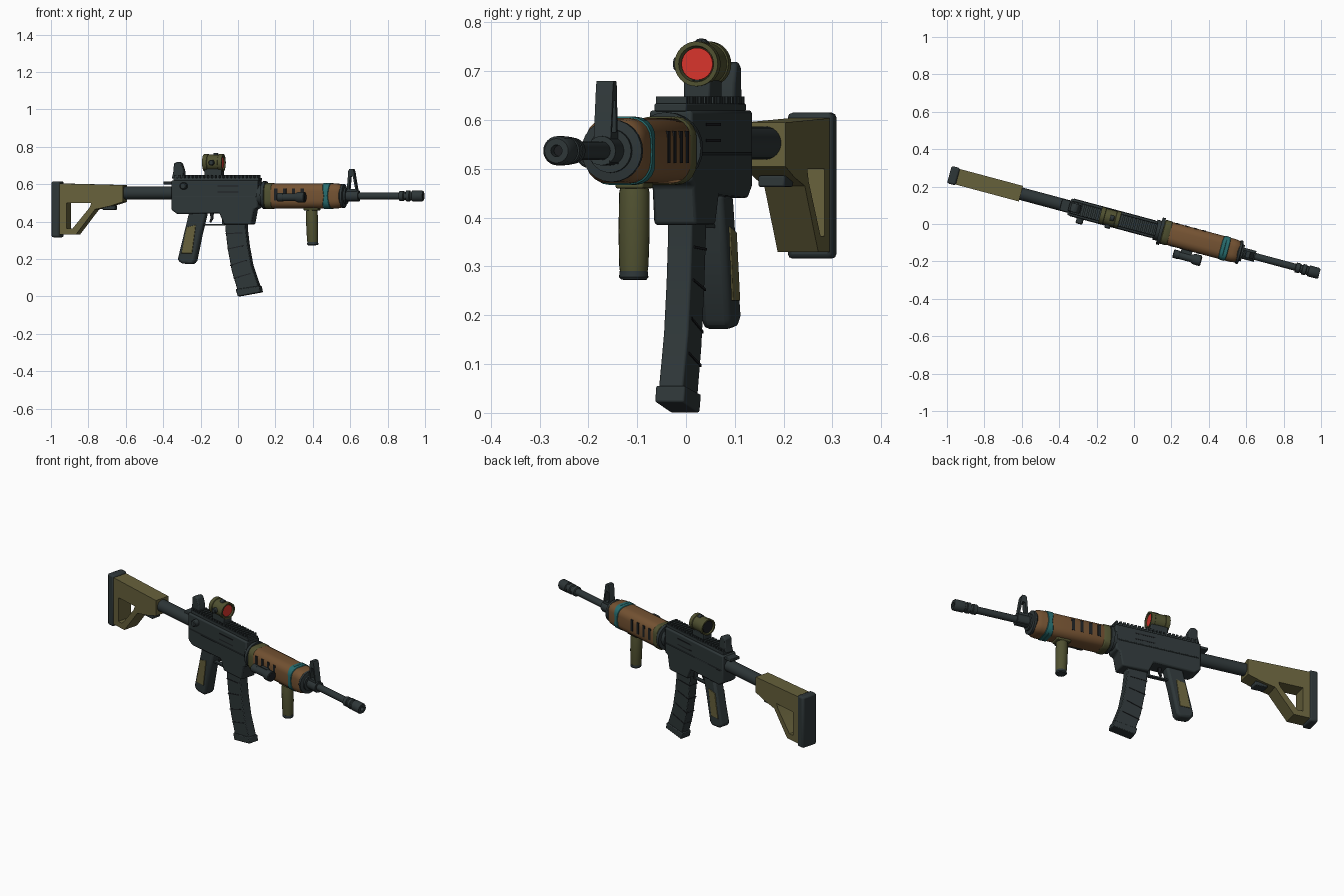
import bpy, bmesh, math
from mathutils import Matrix, Vector

if "Cube" in bpy.data.objects:
    bpy.data.objects.remove(bpy.data.objects["Cube"])

TURN = math.radians(-15)          # whole model is turned about z
AXIS = 0.537                      # bore height


def material(name, rgb):
    m = bpy.data.materials.new(name)
    m.diffuse_color = (*rgb, 1)
    m.use_nodes = True
    m.node_tree.nodes["Principled BSDF"].inputs["Base Color"].default_value = m.diffuse_color
    return m


GUN = material("gunmetal", (0.027, 0.037, 0.039))
BLACK = material("black", (0.012, 0.014, 0.016))
OLIVE = material("olive", (0.135, 0.120, 0.045))
MOSS = material("dark_olive", (0.080, 0.082, 0.030))
BROWN = material("brown", (0.175, 0.085, 0.032))
TEAL = material("teal", (0.020, 0.150, 0.155))
RED = material("red", (0.68, 0.035, 0.025))


def finish(name, bm, mat, bevel=0.0):
    bmesh.ops.recalc_face_normals(bm, faces=bm.faces)
    me = bpy.data.meshes.new(name)
    bm.to_mesh(me)
    bm.free()
    me.materials.append(mat)
    me.shade_smooth()
    me.set_sharp_from_angle(angle=math.radians(32))
    ob = bpy.data.objects.new(name, me)
    bpy.context.collection.objects.link(ob)
    ob.rotation_euler.z = TURN
    if bevel:
        b = ob.modifiers.new("bevel", 'BEVEL')
        b.width, b.segments, b.limit_method = bevel, 2, 'ANGLE'
    return ob


def skin(bm, rings):
    """Join closed rings of points and cap both ends."""
    vs = [[bm.verts.new(p) for p in r] for r in rings]
    n = len(vs[0])
    for a, b in zip(vs, vs[1:]):
        for i in range(n):
            bm.faces.new((a[i], a[(i + 1) % n], b[(i + 1) % n], b[i]))
    bm.faces.new(vs[0])
    bm.faces.new(vs[-1])


def prism(name, pts, half, mat, bevel=0.0, side=0.0):
    """Side profile (length, height) extruded across the width."""
    bm = bmesh.new()
    skin(bm, [[(u, side + s * half, z) for u, z in pts] for s in (-1, 1)])
    return finish(name, bm, mat, bevel)


def box(name, u0, u1, z0, z1, half, mat, bevel=0.0, side=0.0):
    return prism(name, [(u0, z0), (u1, z0), (u1, z1), (u0, z1)], half, mat, bevel, side)


def lathe(name, prof, origin, mat, axis=(1, 0, 0), seg=24):
    """Profile (distance, radius) turned about an axis."""
    turn = Vector((0, 0, 1)).rotation_difference(Vector(axis)).to_matrix()
    bm = bmesh.new()
    skin(bm, [[Vector(origin) + turn @ Vector((r * math.cos(2 * math.pi * i / seg),
              r * math.sin(2 * math.pi * i / seg), d)) for i in range(seg)] for d, r in prof])
    return finish(name, bm, mat)


def sleeve(name, stations, mat, shear=0.0, hv=0.063, hz=0.067, rad=0.042):
    """Rounded-square sections (position, scale) along the bore."""
    sec = []
    for k, (sv, sz) in enumerate([(1, 1), (-1, 1), (-1, -1), (1, -1)]):
        for j in range(6):
            a = math.pi / 2 * (k + j / 5)
            sec.append((sv * (hv - rad) + rad * math.cos(a), sz * (hz - rad) + rad * math.sin(a)))
    bm = bmesh.new()
    skin(bm, [[(u + shear * z, v * s, AXIS + z * s) for v, z in sec] for u, s in stations])
    return finish(name, bm, mat)


def cut(ob, pts, half):
    """Cut a hole through the width."""
    c = prism(ob.name + "_cutter", pts, half, BLACK)
    c.hide_render = True
    c.hide_viewport = True
    m = ob.modifiers.new("hole", 'BOOLEAN')
    m.operation, m.object, m.solver = 'DIFFERENCE', c, 'EXACT'


# Stock with triangular opening, butt pad, buffer tube and lever
stock = prism("stock", [(-.985, .604), (-.626, .595), (-.626, .505), (-.70, .482), (-.78, .465),
                        (-.886, .330), (-.985, .330)], .043, OLIVE)
cut(stock, [(-.937, .50), (-.80, .50), (-.81, .475), (-.905, .362), (-.937, .362)], .2)
box("butt_pad", -1.022, -.975, .316, .615, .048, GUN, .01)
lathe("buffer_tube", [(-.66, .034), (-.35, .034)], (0, 0, .553), GUN)
box("stock_lever", -.745, -.675, .463, .486, .028, GUN, .004)

# Receiver with magazine well
prism("receiver", [(-.358, .62), (.122, .62), (.122, .475), (.10, .465), (.085, .385), (-.065, .385),
                   (-.093, .445), (-.325, .44), (-.358, .463)], .046, GUN, .007)
box("receiver_ridge", -.345, .11, .528, .534, .0485, GUN, .002)
box("charging_handle", -.405, -.34, .598, .614, .032, GUN, .003)
lathe("side_knob", [(0, .019), (.03, .019), (.034, .014)], (-.285, -.042, .59), GUN, (0, -1, 0), 12)
for z in (.555, .588):
    box("ejection_port_line", -.10, .015, z, z + .006, .047, BLACK)

# Top rail with teeth
box("rail_base", -.35, .125, .618, .634, .034, GUN, .003)
for i in range(22):
    u = -.345 + i * .0214
    box("rail_tooth", u, u + .012, .632, .648, .032, GUN)

# Rear sight
prism("rear_sight", [(-.362, .63), (-.295, .63), (-.297, .675), (-.312, .715), (-.33, .72),
                     (-.35, .71), (-.352, .67)], .024, GUN, .006)

# Red dot sight
lathe("optic_body", [(.012, .034), (-.001, .038), (-.001, .046), (.022, .046), (.024, .043), (.082, .043),
                     (.084, .046), (.106, .046), (.106, .037), (.090, .034)], (-.186, 0, .715), MOSS, seg=32)
lathe("front_lens", [(.0, .033), (.006, .033)], (-.093, 0, .715), RED)
lathe("rear_lens", [(.0, .033), (.006, .033)], (-.181, 0, .715), BLACK)
box("optic_mount", -.18, -.085, .645, .682, .028, GUN, .004)
lathe("top_knob", [(0, .015), (.021, .015), (.024, .012)], (-.133, 0, .752), GUN, seg=14)
lathe("optic_side_knob", [(0, .015), (.018, .015), (.022, .012)], (-.133, -.038, .715), GUN, (0, -1, 0), 14)

# Grip with side panels
prism("grip", [(-.265, .45), (-.17, .45), (-.198, .34), (-.230, .19), (-.246, .171), (-.308, .176),
               (-.329, .195)], .031, GUN, .012)
prism("grip_panels", [(-.277, .37), (-.225, .382), (-.246, .23), (-.304, .23)], .034, OLIVE, .002)

# Trigger and guard
box("trigger_guard", -.19, -.075, .379, .387, .011, GUN)
box("guard_front", -.085, -.075, .38, .45, .011, GUN)
prism("trigger", [(-.155, .445), (-.135, .445), (-.138, .415), (-.15, .395), (-.157, .398),
                  (-.15, .42)], .006, BLACK)

# Curved magazine, ribs and floor plate
REAR = [(-.066, .42), (-.064, .36), (-.050, .25), (-.028, .134), (.003, .035)]
FRONT = [(.047, .42), (.049, .36), (.060, .27), (.080, .165), (.120, .052)]
prism("magazine", REAR + FRONT[::-1], .026, GUN, .004)
for t, z in zip((.4, 1.25, 2.0, 2.75, 3.4), range(5)):
    i, f = int(t), t - int(t)
    a = [REAR[i][k] * (1 - f) + REAR[i + 1][k] * f for k in (0, 1)]
    b = [FRONT[i][k] * (1 - f) + FRONT[i + 1][k] * f for k in (0, 1)]
    if a[1] < .38:
        prism("magazine_rib", [(a[0] - .002, a[1]), (b[0] - .02, b[1]), (b[0] - .02, b[1] + .005),
                               (a[0] - .002, a[1] + .005)], .028, BLACK)
prism("magazine_floor", [(-.006, .038), (.124, .056), (.131, .022), (.006, 0)], .031, GUN, .004)

# Hand guard with collars, band and vent slots
lathe("rear_collar", [(.115, .055), (.14, .055), (.14, .074), (.158, .074), (.158, .06), (.17, .06)],
      (0, 0, AXIS + .005), GUN)
sleeve("rear_ring", [(.155, .95), (.162, 1.05), (.192, 1.05), (.2, .98)], MOSS)
sleeve("hand_guard", [(.165, .9), (.185, 1), (.545, 1), (.568, .95), (.578, .85)], BROWN)
for s in (-.16, .14):
    sleeve("cloth_band", [(.49, .99), (.493, 1.045), (.511, 1.045), (.514, .99)], TEAL, shear=s)
for i in range(4):
    u = .217 + i * .049
    box("vent_slot", u, u + .018, .512, .578, .0645, BLACK)
lathe("front_cap", [(.57, .058), (.578, .064), (.590, .064), (.593, .045), (.603, .045), (.603, .03), (.67, .03)],
      (0, 0, AXIS), GUN)

# Front sight frame
sight = prism("front_sight", [(.602, .51), (.672, .51), (.645, .67), (.640, .68), (.620, .68), (.615, .67)],
              .018, GUN)
cut(sight, [(.619, .575), (.653, .575), (.640, .64), (.625, .64)], .1)

# Barrel and muzzle device
lathe("barrel", [(.58, .019), (.93, .019)], (0, 0, AXIS), GUN)
lathe("muzzle", [(.893, .019), (.896, .027), (.918, .027), (.921, .022), (.930, .022), (.933, .029),
                 (.952, .029), (.955, .024), (.964, .024), (.967, .030), (1.018, .030), (1.026, .025),
                 (1.026, .012), (1.0, .011)], (0, 0, AXIS), GUN)
lathe("bore", [(1.0, .0112), (1.003, .0112)], (0, 0, AXIS), BLACK, seg=16)

# Side lamp and its bracket
lathe("side_lamp", [(.243, .018), (.247, .023), (.275, .023), (.278, .021), (.345, .021), (.36, .029),
                    (.394, .029), (.397, .025)], (0, -.098, .53), GUN, seg=20)
lathe("lamp_glass", [(.397, .022), (.399, .022)], (0, -.098, .53), BLACK, seg=20)
box("lamp_bracket", .28, .34, .515, .545, .012, GUN, 0, -.07)

# Vertical fore grip
lathe("fore_grip", [(0, .026), (.02, .031), (.10, .032), (.17, .030), (.185, .028)], (.408, 0, .472), MOSS,
      (.03, 0, -1))
lathe("fore_grip_base", [(0, .029), (.012, .030), (.017, .026)], (.4135, 0, .290), GUN, (.03, 0, -1))
box("fore_grip_mount", .37, .45, .46, .478, .03, MOSS, .004)
